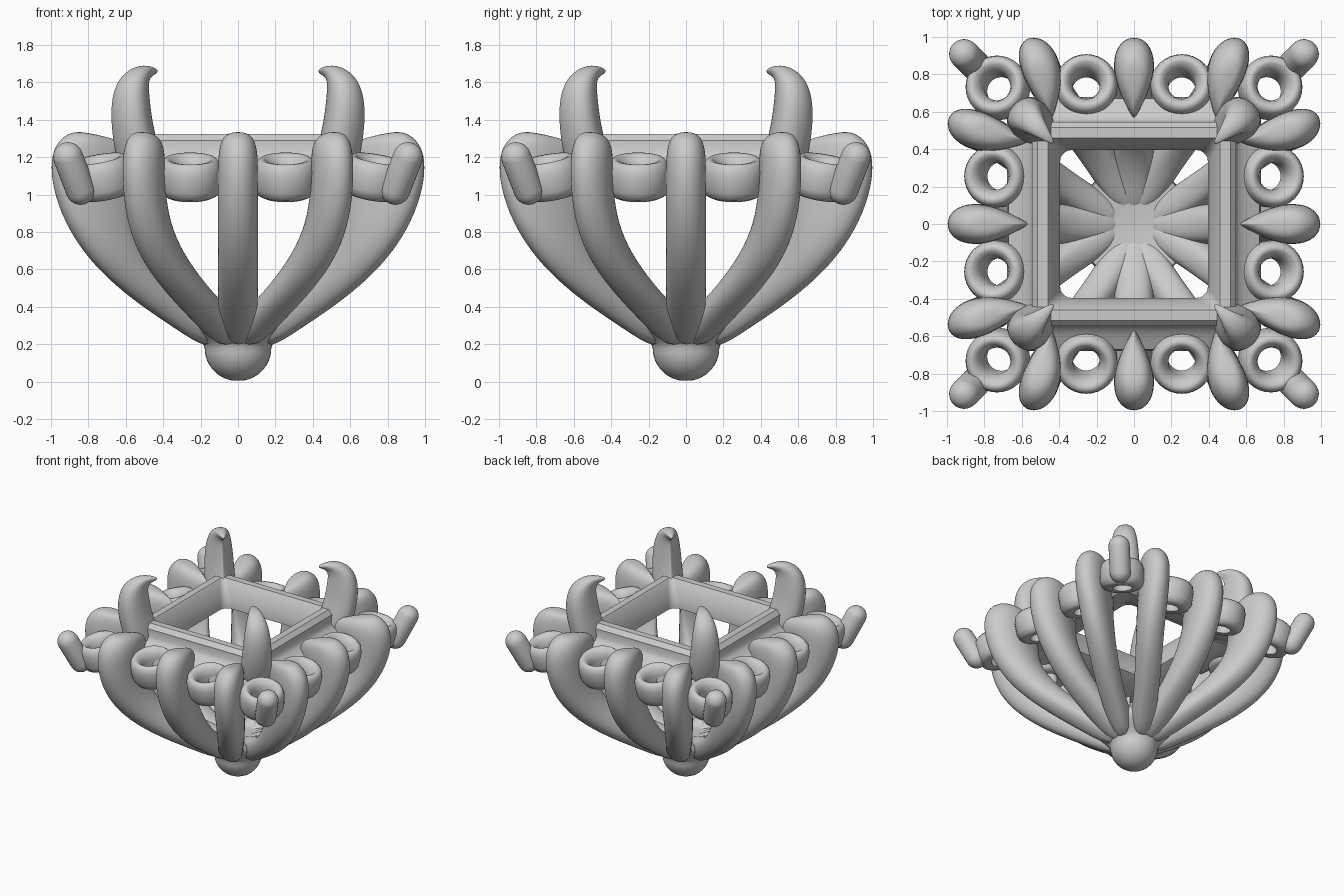
import bpy, bmesh
from math import sin, cos, pi, radians
from mathutils import Vector, Matrix

if "Cube" in bpy.data.objects:
    bpy.data.objects.remove(bpy.data.objects["Cube"])


def finish(bm, name, subsurf=0, angle=40):
    bmesh.ops.recalc_face_normals(bm, faces=bm.faces)
    me = bpy.data.meshes.new(name)
    bm.to_mesh(me)
    bm.free()
    ob = bpy.data.objects.new(name, me)
    bpy.context.collection.objects.link(ob)
    bpy.ops.object.select_all(action='DESELECT')
    ob.select_set(True)
    bpy.context.view_layer.objects.active = ob
    if subsurf:
        m = ob.modifiers.new("smooth", 'SUBSURF')
        m.levels = m.render_levels = subsurf
        bpy.ops.object.shade_smooth()
    else:
        bpy.ops.object.shade_smooth_by_angle(angle=radians(angle))
    return ob


def skin(loops, name, close=False, caps=False, matrix=None, **kw):
    """Join equal-length loops of points into one surface."""
    bm = bmesh.new()
    vs = [[bm.verts.new(p) for p in loop] for loop in loops]
    n = len(vs[0])
    pairs = list(zip(vs, vs[1:])) + ([(vs[-1], vs[0])] if close else [])
    for a, b in pairs:
        for i in range(n):
            j = (i + 1) % n
            bm.faces.new((a[i], a[j], b[j], b[i]))
    if caps:
        bm.faces.new(vs[0])
        bm.faces.new(vs[-1])
    if matrix:
        bm.transform(matrix)
    return finish(bm, name, **kw)


def teardrop_loft(stations, name, angle, side=0, blunt=0):
    """Stations: outer r, z, inner r, z, half width, lateral outer, lateral inner.
    The first few (blunt) sections are fuller, the rest taper to the inside."""
    loops = []
    for i, (ro, zo, ri, zi, w, lo, li) in enumerate(stations):
        loop = []
        f = max(0, min(1, (blunt - i) / 3))
        for k in range(14):
            a = 2 * pi * k / 14
            u = (1 - cos(a)) / 2
            s = sin(a) * abs(sin(a / 2)) / 0.77
            full = (1 if a < pi else -1) * abs(sin(a)) ** 0.7 if k not in (0, 7) else 0
            v = w * (full * f + s * (1 - f))
            loop.append((ri + (ro - ri) * u, side * (li + (lo - li) * u) + v, zi + (zo - zi) * u))
        loops.append(loop)
    return skin(loops, name, caps=True, matrix=Matrix.Rotation(angle, 4, 'Z'), subsurf=2)


def lathe(profile, name, close=False, matrix=None, n=40, **kw):
    loops = [[(r * cos(2 * pi * k / n), r * sin(2 * pi * k / n), z) for k in range(n)]
             for r, z in profile]
    return skin(loops, name, close=close, caps=not close, matrix=matrix, **kw)


# curved ribs, three per side
RIB = [
    (0.13, 0.14, 0.00, 0.33, 0.09, 0.03, 0.00),
    (0.35, 0.29, 0.23, 0.41, 0.105, 0.15, 0.13),
    (0.56, 0.43, 0.40, 0.54, 0.11, 0.28, 0.26),
    (0.76, 0.60, 0.52, 0.72, 0.112, 0.42, 0.37),
    (0.91, 0.80, 0.57, 0.89, 0.112, 0.505, 0.43),
    (0.99, 1.00, 0.57, 1.05, 0.112, 0.535, 0.44),
    (1.01, 1.15, 0.56, 1.15, 0.112, 0.54, 0.44),
    (0.99, 1.26, 0.56, 1.21, 0.108, 0.535, 0.44),
    (0.92, 1.33, 0.59, 1.26, 0.085, 0.525, 0.45),
    (0.84, 1.34, 0.66, 1.30, 0.04, 0.515, 0.47),
]
# curled claws on the diagonals
CLAW = [
    (0.80, 1.05, 0.60, 1.05, 0.10, 0, 0),
    (0.87, 1.20, 0.59, 1.22, 0.125, 0, 0),
    (0.91, 1.38, 0.645, 1.37, 0.115, 0, 0),
    (0.91, 1.52, 0.665, 1.48, 0.105, 0, 0),
    (0.87, 1.625, 0.675, 1.55, 0.085, 0, 0),
    (0.78, 1.685, 0.68, 1.595, 0.06, 0, 0),
    (0.69, 1.695, 0.66, 1.63, 0.035, 0, 0),
    (0.61, 1.67, 0.605, 1.65, 0.010, 0, 0),
]
RING = [(.075, -.10), (.072, .02), (.085, .065), (.112, .10), (.135, .105), (.155, .085),
        (.167, .045), (.167, -.05), (.15, -.09), (.12, -.105)]


def ring(r, lat, angle, name):
    m = (Matrix.Rotation(angle, 4, 'Z') @ Matrix.Translation((r, lat, 1.09))
         @ Matrix.Rotation(radians(14), 4, 'Y'))
    lathe(RING, name, close=True, matrix=m, n=32, angle=60)


for q in range(4):
    ang = q * pi / 2
    diag = ang + pi / 4
    for s in (-1, 0, 1):
        teardrop_loft(RIB, f"rib_{q}_{s + 1}", ang, s, blunt=5)
    teardrop_loft(CLAW, f"claw_{q}", diag)
    # small stone seats along the side and at the corner
    for s in (-1, 1):
        ring(0.735, s * 0.255, ang, f"side_ring_{q}_{s}")
    ring(1.03, 0, diag, f"corner_ring_{q}")
    # leaning corner lug: round-ended rod
    a, b = Vector((1.19, 0, 1.025)), Vector((1.285, 0, 1.20))
    R, L = 0.08, (b - a).length
    prof = [(R * cos(t * pi / 12), R * sin(t * pi / 12)) for t in range(-5, 1)]
    prof += [(R * cos(t * pi / 12), L + R * sin(t * pi / 12)) for t in range(0, 6)]
    m = (Matrix.Rotation(diag, 4, 'Z') @ Matrix.Translation(a)
         @ (b - a).to_track_quat('Z', 'Y').to_matrix().to_4x4())
    lathe(prof, f"corner_lug_{q}", matrix=m, n=24)

# rounded base knob, and the filled bowl floor above it
knob = [(.178 * cos(t * pi / 24), .178 + .175 * sin(t * pi / 24)) for t in range(-11, 1)]
lathe(knob + [(.19, .21), (.23, .245), (.28, .29), (.31, .335), (.30, .375), (.22, .37),
              (.12, .355), (.02, .35)], "base_knob", angle=60)


# square bezel frame: half size, height, corner radius
def square_loop(h, z, r):
    pts = []
    for c in range(4):
        for k in range(6):
            t = c * pi / 2 + k * pi / 10
            sx, sy = [(1, 1), (-1, 1), (-1, -1), (1, -1)][c]
            pts.append((sx * (h - r) + r * cos(t), sy * (h - r) + r * sin(t), z))
    return pts


BEZEL = [(.50, 1.06, .05), (.63, 1.04, .05), (.68, 1.08, .05), (.67, 1.135, .05), (.60, 1.175, .04),
         (.56, 1.20, .03), (.545, 1.23, .02), (.545, 1.29, .02), (.515, 1.325, .02),
         (.46, 1.325, .03), (.45, 1.31, .04), (.395, 1.20, .06), (.395, 1.12, .06)]
skin([square_loop(*p) for p in BEZEL], "bezel_frame", close=True, angle=40)
